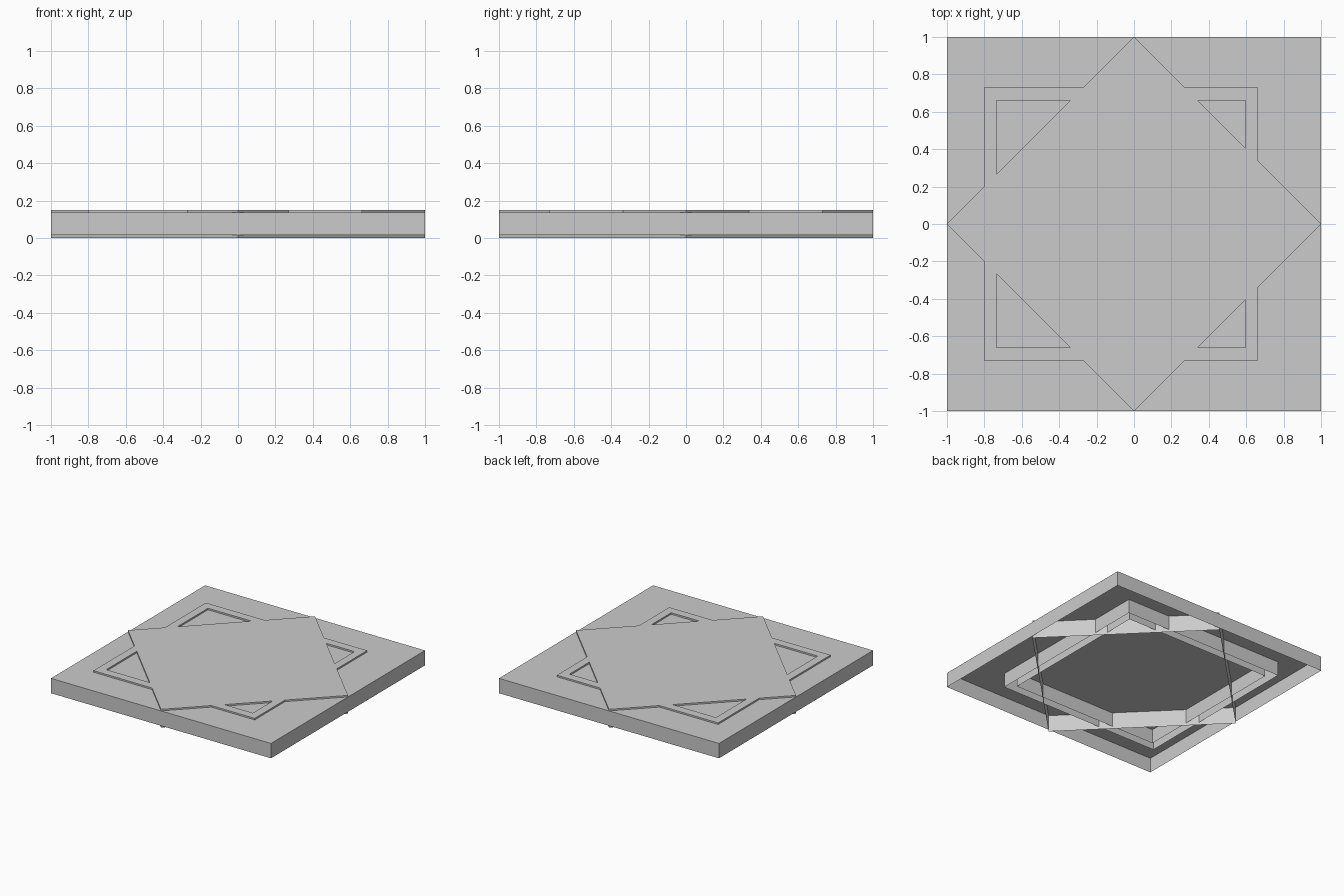
import bpy

if "Cube" in bpy.data.objects:
    bpy.data.objects.remove(bpy.data.objects["Cube"])

Z_TOP = 0.15                # top of the raised star
SLAB_LOW, SLAB_TOP = 0.015, 0.137
FRAME_LOW = 0.02


def make_object(name, polygons):
    """Build one mesh from a list of polygons (each a list of 3D points)."""
    verts, faces = [], []
    for poly in polygons:
        faces.append(range(len(verts), len(verts) + len(poly)))
        verts += poly
    mesh = bpy.data.meshes.new(name)
    mesh.from_pydata(verts, [], [list(f) for f in faces])
    mesh.validate()
    obj = bpy.data.objects.new(name, mesh)
    bpy.context.collection.objects.link(obj)
    return obj


def walls(loop, low, high):
    """Vertical faces around a counter-clockwise outline (open below)."""
    return [[(*a, low), (*b, low), (*b, high), (*a, high)]
            for a, b in zip(loop, loop[1:] + loop[:1])]


def cap(loop, z):
    return [(x, y, z) for x, y in loop]


def rect(x0, x1, y):
    return [(x0, -y), (x1, -y), (x1, y), (x0, y)]


# Square slab, hollow underneath
square = rect(-1, 1, 1)
make_object("slab", walls(square, SLAB_LOW, SLAB_TOP) + [cap(square, SLAB_TOP)])

# Diamond, hollow underneath, slightly proud of the slab
diamond = [(1, 0), (0, 1), (-1, 0), (0, -1)]
make_object("diamond", walls(diamond, 0, Z_TOP) + [cap(diamond, Z_TOP)])

# Rectangular frame: outer and inner walls
outer = rect(-0.803, 0.663, 0.73)
inner = rect(-0.735, 0.597, 0.66)
frame = walls(outer, FRAME_LOW, Z_TOP) + walls(inner[::-1], FRAME_LOW, Z_TOP)

# Frame tops: one L-shaped piece at each corner outside the diamond
for (X, Y), (x, y) in zip(outer, inner):
    sx, sy = (1 if X > 0 else -1), (1 if Y > 0 else -1)
    piece = [(X, sy * (1 - abs(X))), (X, Y), (sx * (1 - abs(Y)), Y),
             (sx * (1 - abs(y)), y), (x, y), (x, sy * (1 - abs(x)))]
    if sx * sy < 0:
        piece.reverse()
    frame.append(cap(piece, Z_TOP))
make_object("corner_frame", frame)
